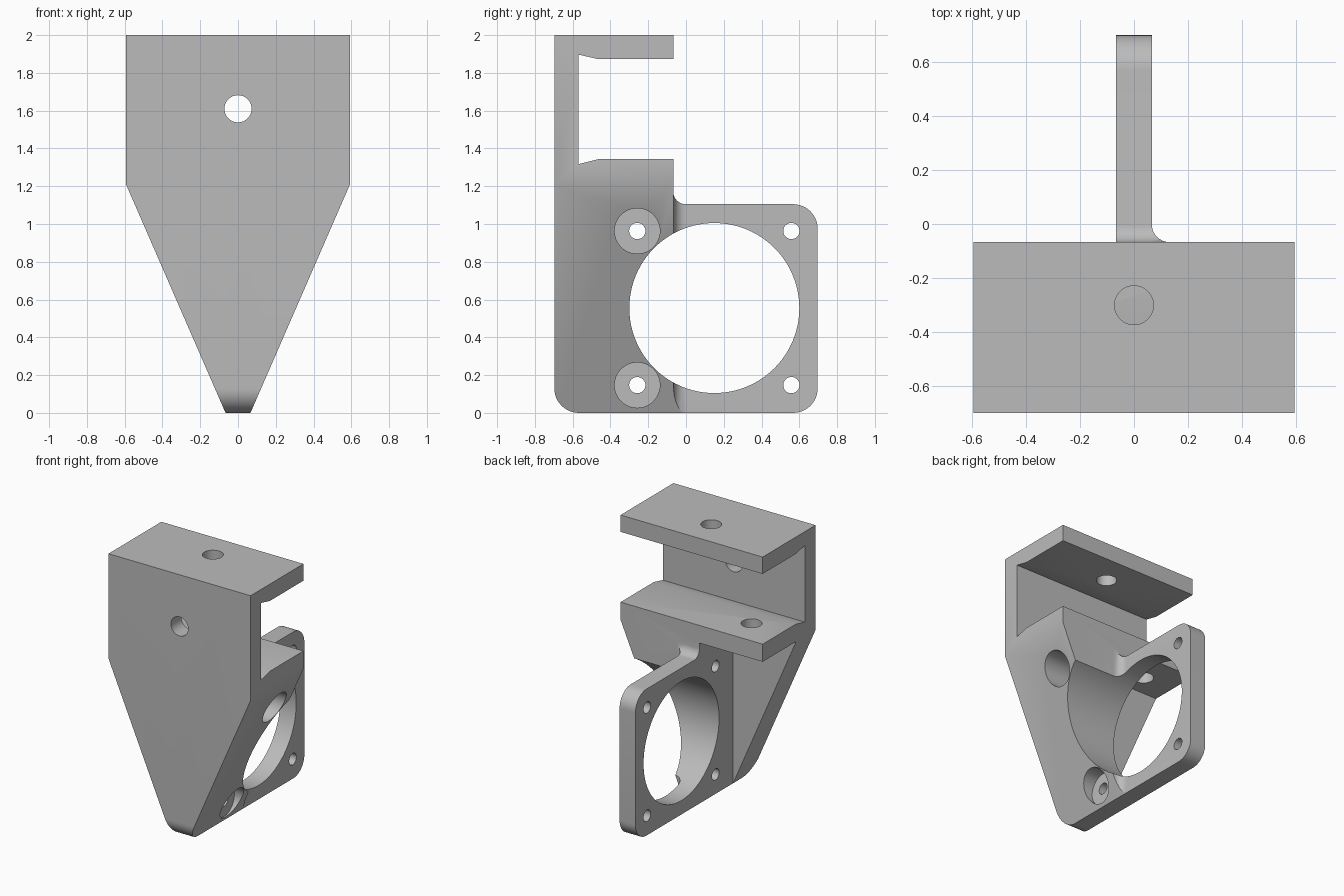
import bpy, bmesh, math
from mathutils import Vector

if "Cube" in bpy.data.objects:
    bpy.data.objects.remove(bpy.data.objects["Cube"])

T = 0.066          # half thickness of the motor flange
BACK = -0.067      # back face of the body
R = 0.13           # outer corner radius
CY, CZ = 0.15, 0.555   # bore centre


def arc(cx, cy, r, a0, a1, n=12):
    return [(cx + r * math.cos(math.radians(a0 + (a1 - a0) * i / n)),
             cy + r * math.sin(math.radians(a0 + (a1 - a0) * i / n))) for i in range(n + 1)]


def prism(name, pts, axis, lo, hi):
    """Extrude a 2D outline along an axis; outline is (y,z), (x,z) or (x,y)."""
    place = {"x": lambda p, d: (d, p[0], p[1]),
             "y": lambda p, d: (p[0], d, p[1]),
             "z": lambda p, d: (p[0], p[1], d)}[axis]
    bm = bmesh.new()
    face = bm.faces.new([bm.verts.new(place(p, lo)) for p in pts])
    ext = bmesh.ops.extrude_face_region(bm, geom=[face])
    move = Vector(place((0, 0), hi - lo))
    bmesh.ops.translate(bm, vec=move, verts=[v for v in ext["geom"] if isinstance(v, bmesh.types.BMVert)])
    bmesh.ops.recalc_face_normals(bm, faces=bm.faces)
    me = bpy.data.meshes.new(name)
    bm.to_mesh(me)
    bm.free()
    ob = bpy.data.objects.new(name, me)
    bpy.context.collection.objects.link(ob)
    return ob


def disc(name, a, b, r, axis, lo, hi, n=32):
    return prism(name, arc(a, b, r, 0, 360, n)[:-1], axis, lo, hi)


def combine(target, other, op):
    """Apply a boolean and discard the helper."""
    m = target.modifiers.new(op, "BOOLEAN")
    m.operation, m.solver, m.object = op, "EXACT", other
    bpy.context.view_layer.objects.active = target
    bpy.ops.object.modifier_apply(modifier=m.name)
    bpy.data.objects.remove(other)


# Tapered outline seen from the front
taper = [(-T, 0), (T, 0), (0.593, 1.21), (0.593, 2), (-0.593, 2), (-0.593, 1.21)]

# Body: side profile with undercut slot and rounded lower front corner
side = ([(BACK, 0), (BACK, 1.343), (-0.465, 1.343), (-0.57, 1.317), (-0.57, 1.897),
         (-0.465, 1.873), (BACK, 1.873), (BACK, 2), (-0.697, 2)]
        + arc(-0.697 + R, R, R, 180, 270))
bracket = prism("motor_bracket", side, "x", -0.8, 0.8)
combine(bracket, prism("taper_helper", taper, "y", -0.9, 0.2), "INTERSECT")

# Flange: rounded plate with a concave blend up into the body
plate = ([(-0.2, 0)] + arc(0.697 - R, R, R, -90, 0) + arc(0.697 - R, 1.105 - R, R, 0, 90)
         + arc(BACK + 0.065, 1.17, 0.065, 270, 180, 8) + [(-0.2, 1.17)])
combine(bracket, prism("flange", plate, "x", -T, T), "UNION")

# Concave blend between flange side and body back
blend = [(0, -0.12), (T + 0.065, -0.12)] + arc(T + 0.065, BACK + 0.065, 0.065, 270, 180, 8) + [(0, BACK + 0.065)]
fillet = prism("blend", blend, "z", 0, 1.2)
combine(fillet, prism("taper_helper", taper, "y", -0.9, 0.2), "INTERSECT")
combine(fillet, prism("plate_helper", plate, "x", -0.5, 0.5), "INTERSECT")
combine(bracket, fillet, "UNION")

# Motor pocket on the left side
pocket = [(-0.467, -0.3), (1, -0.3), (1, 1.21), (-0.467, 1.21)]
combine(bracket, prism("pocket", pocket, "x", -1, -T), "DIFFERENCE")

# Large bore, then corner screw holes with counterbores on the body side
combine(bracket, disc("bore", CY, CZ, 0.45, "x", -1, 1, 96), "DIFFERENCE")
for sy in (-1, 1):
    for sz in (-1, 1):
        y, z = CY + sy * 0.408, CZ + sz * 0.408
        combine(bracket, disc("screw_hole", y, z, 0.043, "x", -1, 1), "DIFFERENCE")
        if sy < 0:
            combine(bracket, disc("counterbore", y, z, 0.12, "x", T, 1, 48), "DIFFERENCE")

# Mounting holes in the front wall, top plate and shelf
combine(bracket, disc("front_hole", 0, 1.61, 0.072, "y", -1, -0.4), "DIFFERENCE")
combine(bracket, disc("top_hole", 0, -0.3, 0.072, "z", 1.6, 2.2), "DIFFERENCE")
combine(bracket, disc("shelf_hole", -0.337, -0.3, 0.072, "z", 1.1, 1.6), "DIFFERENCE")

# Single grey colour, smooth curves with sharp edges
grey = bpy.data.materials.new("plain_grey")
grey.diffuse_color = (0.5, 0.5, 0.5, 1)
grey.use_nodes = True
grey.node_tree.nodes["Principled BSDF"].inputs["Base Color"].default_value = grey.diffuse_color
bracket.data.materials.clear()
bracket.data.materials.append(grey)
for p in bracket.data.polygons:
    p.material_index = 0
bpy.ops.object.select_all(action="DESELECT")
bracket.select_set(True)
bpy.context.view_layer.objects.active = bracket
bpy.ops.object.shade_smooth_by_angle(angle=math.radians(25))
